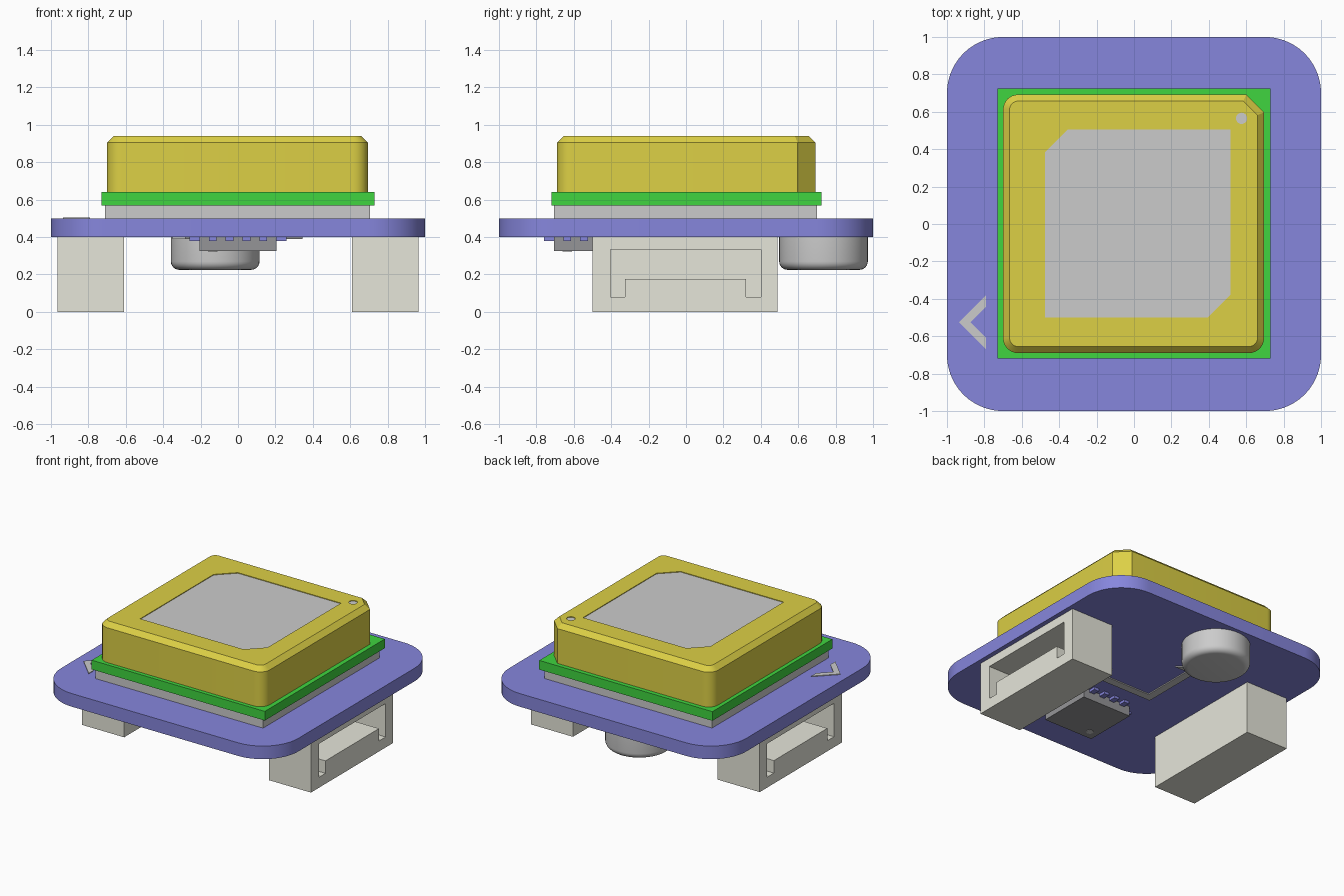
import bpy, bmesh, math

if "Cube" in bpy.data.objects:
    bpy.data.objects.remove(bpy.data.objects["Cube"])


def material(name, rgb):
    m = bpy.data.materials.new(name)
    m.diffuse_color = (*rgb, 1)
    m.use_nodes = True
    m.node_tree.nodes["Principled BSDF"].inputs["Base Color"].default_value = m.diffuse_color
    return m


BLUE = material("blue_board", (0.24, 0.24, 0.72))
GOLD = material("gold_ceramic", (0.72, 0.63, 0.06))
GREEN = material("green_board", (0.05, 0.66, 0.05))
CREAM = material("cream_plastic", (0.79, 0.79, 0.70))
DARK = material("dark_plastic", (0.30, 0.30, 0.31))


def loft(name, layers, mat=None, axis='z'):
    """Closed solid through (outline, height) layers stacked along z or x."""
    bm = bmesh.new()
    rings = []
    for pts, h in layers:
        rings.append([bm.verts.new((u, v, h) if axis == 'z' else (h, u, v)) for u, v in pts])
    n = len(rings[0])
    for a, b in zip(rings, rings[1:]):
        for i in range(n):
            j = (i + 1) % n
            bm.faces.new((a[i], a[j], b[j], b[i]))
    bm.faces.new(rings[0][::-1])
    bm.faces.new(rings[-1])
    bmesh.ops.recalc_face_normals(bm, faces=bm.faces)
    me = bpy.data.meshes.new(name)
    bm.to_mesh(me)
    bm.free()
    ob = bpy.data.objects.new(name, me)
    bpy.context.collection.objects.link(ob)
    if mat:
        me.materials.append(mat)
    return ob


def prism(name, pts, h0, h1, mat=None, axis='z'):
    return loft(name, [(pts, h0), (pts, h1)], mat, axis)


def rect(x0, x1, y0, y1, radii=(0, 0, 0, 0), segs=(8, 8, 8, 8)):
    """Outline with a radius per corner (++, -+, --, +-); 1 segment is a chamfer."""
    pts = []
    corners = ((x1, y1, -1, -1), (x0, y1, 1, -1), (x0, y0, 1, 1), (x1, y0, -1, 1))
    for k, (x, y, sx, sy) in enumerate(corners):
        r, s = radii[k], segs[k]
        if r == 0:
            pts.append((x, y))
            continue
        for i in range(s + 1):
            a = math.pi / 2 * (k + i / s)
            pts.append((x + sx * r + r * math.cos(a), y + sy * r + r * math.sin(a)))
    return pts


def circle(x, y, r, n=24):
    return [(x + r * math.cos(2 * math.pi * i / n), y + r * math.sin(2 * math.pi * i / n))
            for i in range(n)]


def cut(ob, cutter):
    cutter.hide_render = True
    mod = ob.modifiers.new("cut", 'BOOLEAN')
    mod.operation = 'DIFFERENCE'
    mod.solver = 'EXACT'
    mod.object = cutter
    bpy.context.view_layer.objects.active = ob
    bpy.ops.object.modifier_apply(modifier=mod.name)
    bpy.data.objects.remove(cutter)


# Main board, shield can and antenna board
prism("main_board", rect(-1, 1, -1, 1, (0.3,) * 4, (14,) * 4), 0.40, 0.50, BLUE)
prism("shield_can", rect(-0.71, 0.705, -0.705, 0.70), 0.50, 0.57)
prism("antenna_board", rect(-0.73, 0.73, -0.72, 0.725), 0.57, 0.64, GREEN)

# Ceramic antenna with a chamfered top and one clipped corner
s = (1, 8, 8, 8)
base = rect(-0.70, 0.695, -0.69, 0.692, (0.095, 0.08, 0.08, 0.08), s)
top = rect(-0.665, 0.66, -0.655, 0.657, (0.075, 0.045, 0.045, 0.045), s)
antenna = loft("ceramic_antenna", [(base, 0.64), (base, 0.905), (top, 0.94)], GOLD)

# Metal patch and feed pin, set slightly below the antenna's top
patch = rect(-0.475, 0.515, -0.50, 0.505, (0, 0.12, 0, 0.12), (1,) * 4)
# corner arcs with a single segment give straight clipped corners
for name, pts in (("antenna_patch", patch), ("feed_pin", circle(0.575, 0.565, 0.03))):
    cut(antenna, prism("recess_cutter", pts, 0.932, 1.0))
    prism(name, pts, 0.925, 0.935)

# Direction arrow on the top
prism("top_arrow", [(-0.935, -0.525), (-0.79, -0.67), (-0.79, -0.61), (-0.875, -0.525),
                    (-0.79, -0.44), (-0.79, -0.38)], 0.495, 0.505)

# Side connectors, each with a U-shaped socket around a tongue
socket = [(-0.405, 0.08), (-0.325, 0.08), (-0.325, 0.175), (0.32, 0.175),
          (0.32, 0.08), (0.40, 0.08), (0.40, 0.335), (-0.405, 0.335)]
for name, sx in (("right_connector", 1), ("left_connector", -1)):
    body = prism(name, rect(-0.5, 0.49, 0, 0.40), sx * 0.61, sx * 0.965, CREAM, 'x')
    cut(body, prism("socket_cutter", socket, sx * 0.68, sx * 1.1, None, 'x'))

# Round cell with a rolled lower edge
R, r = 0.237, 0.045
layers = []
for i in range(7):
    a = math.pi / 2 * i / 6
    layers.append((circle(-0.122, 0.735, R - r + r * math.sin(a), 48),
                   0.225 + r - r * math.cos(a)))
layers.append((circle(-0.122, 0.735, R, 48), 0.40))
loft("backup_cell", layers)

# Sensor chip with its marker and leads on four sides
CX, CY = 0.0, -0.5
prism("sensor_chip", rect(CX - 0.207, CX + 0.207, CY - 0.207, CY + 0.207), 0.325, 0.40, DARK)
prism("chip_marker", circle(-0.135, -0.635, 0.025), 0.322, 0.33)
for i in range(4):
    t = (i - 1.5) * 0.09
    for sgn in (-1, 1):
        a, b = sorted((sgn * 0.18, sgn * 0.26))
        prism("chip_lead", rect(CX + t - 0.021, CX + t + 0.021, CY + a, CY + b), 0.38, 0.40, BLUE)
        prism("chip_lead", rect(CX + a, CX + b, CY + t - 0.021, CY + t + 0.021), 0.38, 0.40, BLUE)

# Axis arrows printed underneath
ox, oy, w = -0.22, -0.10, 0.03
prism("axis_lines", [(ox - w, oy - w), (ox + 0.52, oy - w), (ox + 0.52, oy + w),
                     (ox + w, oy + w), (ox + w, oy + 0.52), (ox - w, oy + 0.52)], 0.392, 0.402)
head = [(0.565, 0), (0.44, 0.13), (0.44, 0.06), (0.50, 0), (0.44, -0.06), (0.44, -0.13)]
prism("axis_arrow_x", [(ox + u, oy + v) for u, v in head], 0.391, 0.402)
prism("axis_arrow_y", [(ox + v, oy + u) for u, v in head], 0.391, 0.402)

# Smooth the curved walls, keep edges sharp
for ob in bpy.context.scene.objects:
    ob.select_set(True)
    bpy.context.view_layer.objects.active = ob
bpy.ops.object.shade_smooth_by_angle(angle=math.radians(30))
